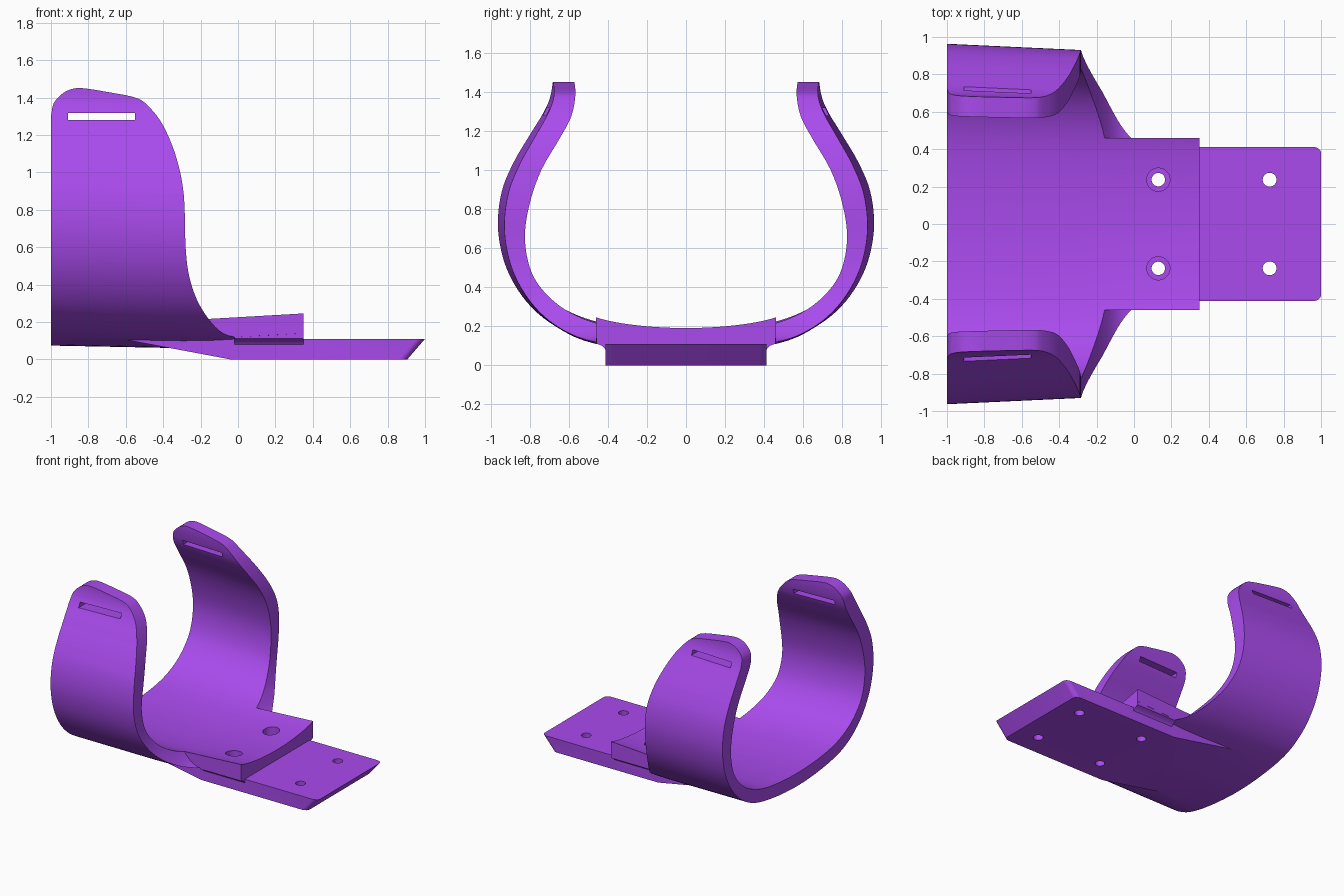
import bpy, bmesh, math
from mathutils import Vector

if "Cube" in bpy.data.objects:
    bpy.data.objects.remove(bpy.data.objects["Cube"])


def spline(pts, n=5):
    """Catmull-Rom curve through 2D points."""
    p = [Vector(q) for q in pts]
    p = [2 * p[0] - p[1]] + p + [2 * p[-1] - p[-2]]
    out = []
    for a, b, c, d in zip(p, p[1:], p[2:], p[3:]):
        for i in range(n):
            t = i / n
            out.append(0.5 * (2 * b + (c - a) * t + (2 * a - 5 * b + 4 * c - d) * t * t
                              + (3 * b - a - 3 * c + d) * t ** 3))
    return out + [p[-2]]


def loft(name, sections):
    """Closed solid through matching rings of 3D points."""
    bm = bmesh.new()
    rings = [[bm.verts.new(v) for v in s] for s in sections]
    n = len(rings[0])
    for r, s in zip(rings, rings[1:]):
        for i in range(n):
            j = (i + 1) % n
            bm.faces.new((r[i], r[j], s[j], s[i]))
    bm.faces.new(rings[0])
    bm.faces.new(rings[-1])
    bmesh.ops.recalc_face_normals(bm, faces=bm.faces)
    me = bpy.data.meshes.new(name)
    bm.to_mesh(me)
    bm.free()
    ob = bpy.data.objects.new(name, me)
    bpy.context.collection.objects.link(ob)
    return ob


def along_y(name, xz, y0, y1):
    return loft(name, [[(x, y, z) for x, z in xz] for y in (y0, y1)])


def along_x(name, yz, x0, x1):
    return loft(name, [[(x, y, z) for y, z in yz] for x in (x0, x1)])


def cylinder(name, x, y, r, z0, z1):
    ring = [(x + r * math.cos(i * math.tau / 32), y + r * math.sin(i * math.tau / 32))
            for i in range(32)]
    return loft(name, [[(a, b, z) for a, b in ring] for z in (z0, z1)])


def combine(ob, other, op):
    other.hide_render = True
    m = ob.modifiers.new(op, 'BOOLEAN')
    m.object, m.operation, m.solver = other, op, 'EXACT'
    bpy.context.view_layer.objects.active = ob
    bpy.ops.object.modifier_apply(modifier=m.name)
    bpy.data.objects.remove(other)


# curved shell: open U cross-section, slightly tapered along x
outer = [(0, .06), (.25, .075), (.46, .11), (.6, .16), (.73, .25), (.83, .37), (.9, .52),
         (.93, .7), (.91, .88), (.85, 1.03), (.77, 1.17), (.70, 1.29), (.668, 1.38), (.66, 1.5)]
inner = [(0, .165), (.25, .178), (.46, .215), (.62, .285), (.735, .385), (.80, .5), (.825, .66),
         (.80, .83), (.74, 1.0), (.645, 1.16), (.585, 1.27), (.56, 1.38), (.556, 1.5)]


def mirrored(pts):
    return spline([(-y, z) for y, z in reversed(pts[1:])] + pts)


ring = mirrored(outer) + mirrored(inner)[::-1]
sections = []
for x in (-1.05, -.3, -.17, .4):
    s = 1 - .05 * (x + .28)
    dz = .05 * max(0, x + .17) + .02 * max(0, -.3 - x)
    sections.append([(x, y * s, z + dz) for y, z in ring])
brace = loft("cuff_brace", sections)

# side outline of the cuff plus the narrow tongue, used to trim the shell
outline = spline([(-1, 1.3), (-.985, 1.37), (-.94, 1.42), (-.89, 1.445), (-.83, 1.45), (-.7, 1.43),
                  (-.55, 1.4), (-.48, 1.355), (-.4, 1.25), (-.33, 1.08), (-.29, .88), (-.28, .6),
                  (-.262, .45), (-.22, .32), (-.16, .22), (-.1, .155), (-.04, .125), (.05, .11)])
trim = along_y("trim", outline + [Vector((.05, -.2)), Vector((-1, -.2))], -1.2, 1.2)
tongue = along_y("tongue", [(-.5, -.1), (.35, -.1), (.35, .4), (-.5, .4)], -.46, .46)
combine(trim, tongue, 'UNION')
combine(brace, trim, 'INTERSECT')

# flat mounting plate with sloped ends and rounded far corners
plate = along_y("plate", [(-.6, .105), (-.04, 0), (.905, 0), (1, .11), (.35, .11), (.35, .15),
                          (-.4, .14), (-.6, .13)], -.413, .413)
bm = bmesh.new()
bm.from_mesh(plate.data)
corners = [e for e in bm.edges if all(v.co.x > .85 for v in e.verts)
           and e.verts[0].co.y * e.verts[1].co.y > 0]
bmesh.ops.bevel(bm, geom=corners, offset=.035, segments=6, profile=.5, affect='EDGES')
bm.to_mesh(plate.data)
bm.free()
combine(brace, plate, 'UNION')

# fillet where the tongue overhangs the plate
half = [(.405, .07), (.416, .085), (.43, .1), (.459, .112), (.459, .16)]
flare = along_x("flare", half + [(-y, z) for y, z in reversed(half)], -.02, .35)
combine(brace, flare, 'UNION')

# screw holes, counterbores and strap slots
for side in (-1, 1):
    y = side * .237
    combine(brace, cylinder("hole", .13, y, .036, -.1, .5), 'DIFFERENCE')
    combine(brace, cylinder("counterbore", .13, y, .062, .115, .5), 'DIFFERENCE')
    combine(brace, cylinder("hole", .725, y, .037, -.1, .5), 'DIFFERENCE')
    slot = along_y("slot", [(-.91, 1.28), (-.55, 1.28), (-.55, 1.318), (-.91, 1.318)],
                   *sorted((side * .4, side * 1.1)))
    combine(brace, slot, 'DIFFERENCE')

# purple finish and smooth shading
mat = bpy.data.materials.new("purple")
mat.diffuse_color = (.4, .07, .85, 1)
mat.use_nodes = True
mat.node_tree.nodes["Principled BSDF"].inputs["Base Color"].default_value = mat.diffuse_color
brace.data.materials.clear()
brace.data.materials.append(mat)
for p in brace.data.polygons:
    p.material_index = 0
bpy.ops.object.select_all(action='DESELECT')
brace.select_set(True)
bpy.context.view_layer.objects.active = brace
bpy.ops.object.shade_smooth_by_angle(angle=math.radians(30))
